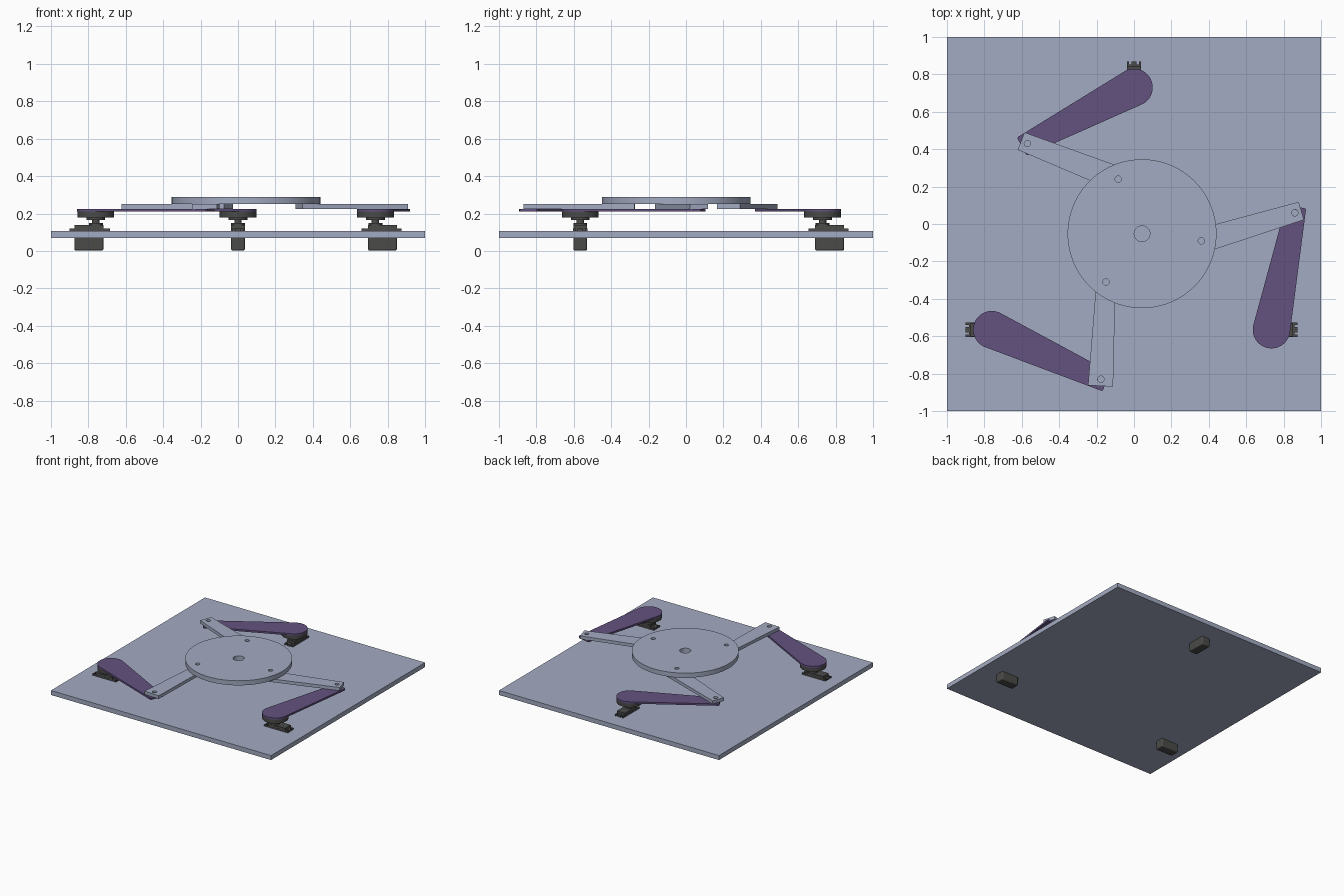
import bpy, bmesh, math
from mathutils import Vector

cube = bpy.data.objects.get("Cube")
if cube:
    bpy.data.objects.remove(cube, do_unlink=True)


def material(name, rgb):
    m = bpy.data.materials.new(name)
    m.use_nodes = True
    m.diffuse_color = (*rgb, 1)
    m.node_tree.nodes["Principled BSDF"].inputs["Base Color"].default_value = (*rgb, 1)
    return m


GREY = material("blue_grey", (0.37, 0.41, 0.54))
PURPLE = material("purple", (0.125, 0.085, 0.215))
DARK = material("dark_grey", (0.07, 0.07, 0.068))


def arc(cx, cy, r, a0=0, a1=360, n=48):
    """Points along an arc; a full turn leaves out the repeated last point."""
    full = a1 - a0 == 360
    steps = n if full else n - 1
    return [(cx + r * math.cos(math.radians(a0 + (a1 - a0) * i / steps)),
             cy + r * math.sin(math.radians(a0 + (a1 - a0) * i / steps))) for i in range(n)]


def plate(name, outlines, z0, z1, mat, loc=(0, 0), angle=0.0, bevel=0.0):
    """Extrude an outline, with any further outlines as holes, from z0 to z1."""
    cu = bpy.data.curves.new(name, 'CURVE')
    cu.dimensions = '2D'
    cu.fill_mode = 'BOTH'
    cu.extrude = (z1 - z0) / 2
    for pts in outlines:
        sp = cu.splines.new('POLY')
        sp.points.add(len(pts) - 1)
        for p, (x, y) in zip(sp.points, pts):
            p.co = (x, y, 0, 1)
        sp.use_cyclic_u = True
    tmp = bpy.data.objects.new(name + "_outline", cu)
    bpy.context.collection.objects.link(tmp)
    dg = bpy.context.evaluated_depsgraph_get()
    me = bpy.data.meshes.new_from_object(tmp.evaluated_get(dg))
    bpy.data.objects.remove(tmp, do_unlink=True)
    bpy.data.curves.remove(cu)
    bm = bmesh.new()
    bm.from_mesh(me)
    bmesh.ops.remove_doubles(bm, verts=bm.verts, dist=1e-5)
    bmesh.ops.dissolve_limit(bm, angle_limit=0.01, verts=bm.verts, edges=bm.edges)
    bmesh.ops.recalc_face_normals(bm, faces=bm.faces)
    bm.to_mesh(me)
    bm.free()
    me.materials.clear()
    me.materials.append(mat)
    ob = bpy.data.objects.new(name, me)
    ob.location = (loc[0], loc[1], (z0 + z1) / 2)
    ob.rotation_euler.z = angle
    bpy.context.collection.objects.link(ob)
    if bevel:
        mod = ob.modifiers.new("bevel", 'BEVEL')
        mod.width = bevel
        mod.segments = 2
    bpy.ops.object.select_all(action='DESELECT')
    ob.select_set(True)
    bpy.context.view_layer.objects.active = ob
    bpy.ops.object.shade_smooth_by_angle(angle=math.radians(30))
    return ob


def rect(x0, x1, y):
    return [(x0, -y), (x1, -y), (x1, y), (x0, y)]


def heading(a, b):
    d = Vector(b) - Vector(a)
    return d.length, math.atan2(d.y, d.x)


PIN = 0.017
CENTRE = (0.043, -0.052)

# Each leg: motor axis, elbow pin, platform pin, motor direction, wide end at the elbow
LEGS = [
    ("back", (0.0, 0.73), (-0.57, 0.43), (-0.085, 0.24), 90, False),
    ("left", (0.735, -0.565), (0.86, 0.06), (0.36, -0.09), 0, False),
    ("right", (-0.76, -0.565), (-0.177, -0.83), (-0.15, -0.31), 180, True),
]

# Base plate and round platform
plate("base_plate", [rect(-1, 1, 1)], 0.07, 0.107, GREY)
pin_holes = [arc(p[0] - CENTRE[0], p[1] - CENTRE[1], PIN, n=20) for _, _, _, p, _, _ in LEGS]
plate("platform", [arc(0, 0, 0.398, n=96), arc(0, 0, 0.042, n=32)] + pin_holes,
      0.251, 0.289, GREY, CENTRE)

# Motor mounting ear outline, with two open screw slots at each end
half = [(0.14, -0.038), (0.14, -0.026), (0.122, -0.026), (0.122, -0.014), (0.14, -0.014)]
ear_end = half + [(x, -y) for x, y in reversed(half)]
ears = ear_end + [(0.065 - x, -y) for x, y in ear_end]

for name, axis, elbow, pin, turn, wide_elbow in LEGS:
    a = math.radians(turn)
    # Motor: case, ears, gear boss, shaft and hub
    plate(name + "_motor_case", [rect(-0.04, 0.115, 0.037)], 0.002, 0.11, DARK, axis, a, 0.008)
    plate(name + "_motor_ears", [ears], 0.107, 0.12, DARK, axis, a)
    plate(name + "_motor_top", [rect(-0.04, 0.115, 0.037)], 0.12, 0.138, DARK, axis, a)
    plate(name + "_gear_boss", [arc(0, 0, 0.037, n=32)], 0.138, 0.15, DARK, axis)
    plate(name + "_shaft", [arc(0, 0, 0.02, n=24)], 0.15, 0.168, DARK, axis)
    plate(name + "_hub", [arc(0, 0, 0.05, n=32)], 0.165, 0.178, DARK, axis)
    plate(name + "_motor_disc", [arc(0, 0, 0.098, n=64)], 0.178, 0.21, DARK, axis)

    # Tapered crank arm
    length, ang = heading(axis, elbow)
    tip = length + 0.034
    crank = arc(0, 0, 0.1, 86, 274, 40) + [(tip - 0.006, -0.055), (tip, -0.049),
                                          (tip, 0.049), (tip - 0.006, 0.055)]
    plate(name + "_crank_arm", [crank, arc(length, 0, PIN, n=20)], 0.21, 0.225, PURPLE, axis, ang)

    # Tapered link from elbow to platform
    length, ang = heading(elbow, pin)
    w0, w1 = (0.067, 0.05) if wide_elbow else (0.05, 0.067)
    x0, x1 = -0.036, length + 0.036
    link = [(x0, -w0), (x1, -w1), (x1, w1), (x0, w0)]
    plate(name + "_link", [link, arc(0, 0, PIN, n=20), arc(length, 0, PIN, n=20)],
          0.225, 0.251, GREY, elbow, ang)
